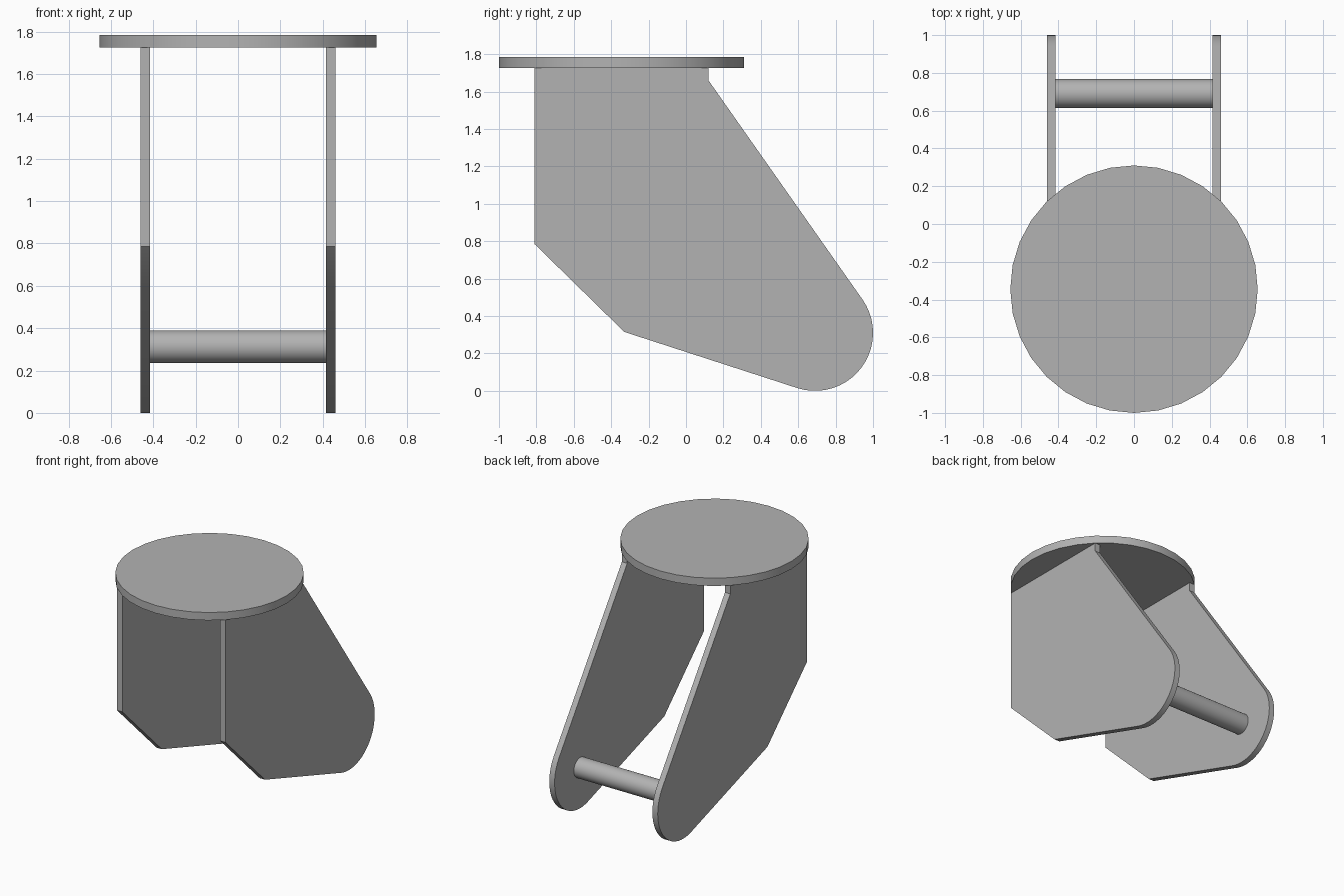
import bpy, bmesh, math
from mathutils import Matrix

if "Cube" in bpy.data.objects:
    bpy.data.objects.remove(bpy.data.objects["Cube"])

metal = bpy.data.materials.new("grey metal")
metal.diffuse_color = (0.45, 0.45, 0.45, 1)
metal.use_nodes = True
metal.node_tree.nodes["Principled BSDF"].inputs["Base Color"].default_value = metal.diffuse_color


def finish(bm, name):
    bmesh.ops.recalc_face_normals(bm, faces=bm.faces)
    mesh = bpy.data.meshes.new(name)
    bm.to_mesh(mesh)
    bm.free()
    mesh.materials.append(metal)
    obj = bpy.data.objects.new(name, mesh)
    bpy.context.collection.objects.link(obj)
    bpy.ops.object.select_all(action='DESELECT')
    obj.select_set(True)
    bpy.context.view_layer.objects.active = obj
    bpy.ops.object.shade_smooth_by_angle(angle=math.radians(30))
    return obj


# Round top plate with a flush centre disc cut into its upper face
PLATE_Y, PLATE_R, HUB_R, SIDES = -0.345, 0.655, 0.125, 32
Z0, Z1 = 1.725, 1.785
bm = bmesh.new()


def ring(radius, z):
    return [bm.verts.new((radius * math.sin(2 * math.pi * i / SIDES),
                          PLATE_Y + radius * math.cos(2 * math.pi * i / SIDES), z))
            for i in range(SIDES)]


rings = [ring(PLATE_R, Z0), ring(PLATE_R, Z1), ring(HUB_R, Z1)]
for a, b in zip(rings, rings[1:]):
    for i in range(SIDES):
        j = (i + 1) % SIDES
        bm.faces.new((a[i], a[j], b[j], b[i]))
bm.faces.new(rings[0])
bm.faces.new(rings[-1])
finish(bm, "top_plate")

# Fork side plates: straight outline with a rounded end around the axle
AXLE_Y, AXLE_Z, END_R = 0.69, 0.31, 0.31
profile = [(0.12, 1.725), (-0.81, 1.725), (-0.81, 0.785), (-0.33, 0.315)]
start, end, steps = math.radians(-107.9), math.radians(34.9), 20
for i in range(steps + 1):
    t = start + (end - start) * i / steps
    profile.append((AXLE_Y + END_R * math.cos(t), AXLE_Z + END_R * math.sin(t)))
profile.append((0.12, 1.66))

for side, name in ((-1, "left_fork_plate"), (1, "right_fork_plate")):
    bm = bmesh.new()
    face = bm.faces.new([bm.verts.new((side * 0.415, y, z)) for y, z in profile])
    out = bmesh.ops.extrude_face_region(bm, geom=[face], use_keep_orig=True)
    moved = [v for v in out["geom"] if isinstance(v, bmesh.types.BMVert)]
    bmesh.ops.translate(bm, verts=moved, vec=(side * 0.045, 0, 0))
    finish(bm, name)

# Axle between the fork plates
bm = bmesh.new()
bmesh.ops.create_cone(bm, cap_ends=True, segments=32, radius1=0.077, radius2=0.077, depth=0.83,
                      matrix=Matrix.Translation((0, AXLE_Y, AXLE_Z + 0.003))
                      @ Matrix.Rotation(math.pi / 2, 4, 'Y'))
finish(bm, "axle")
